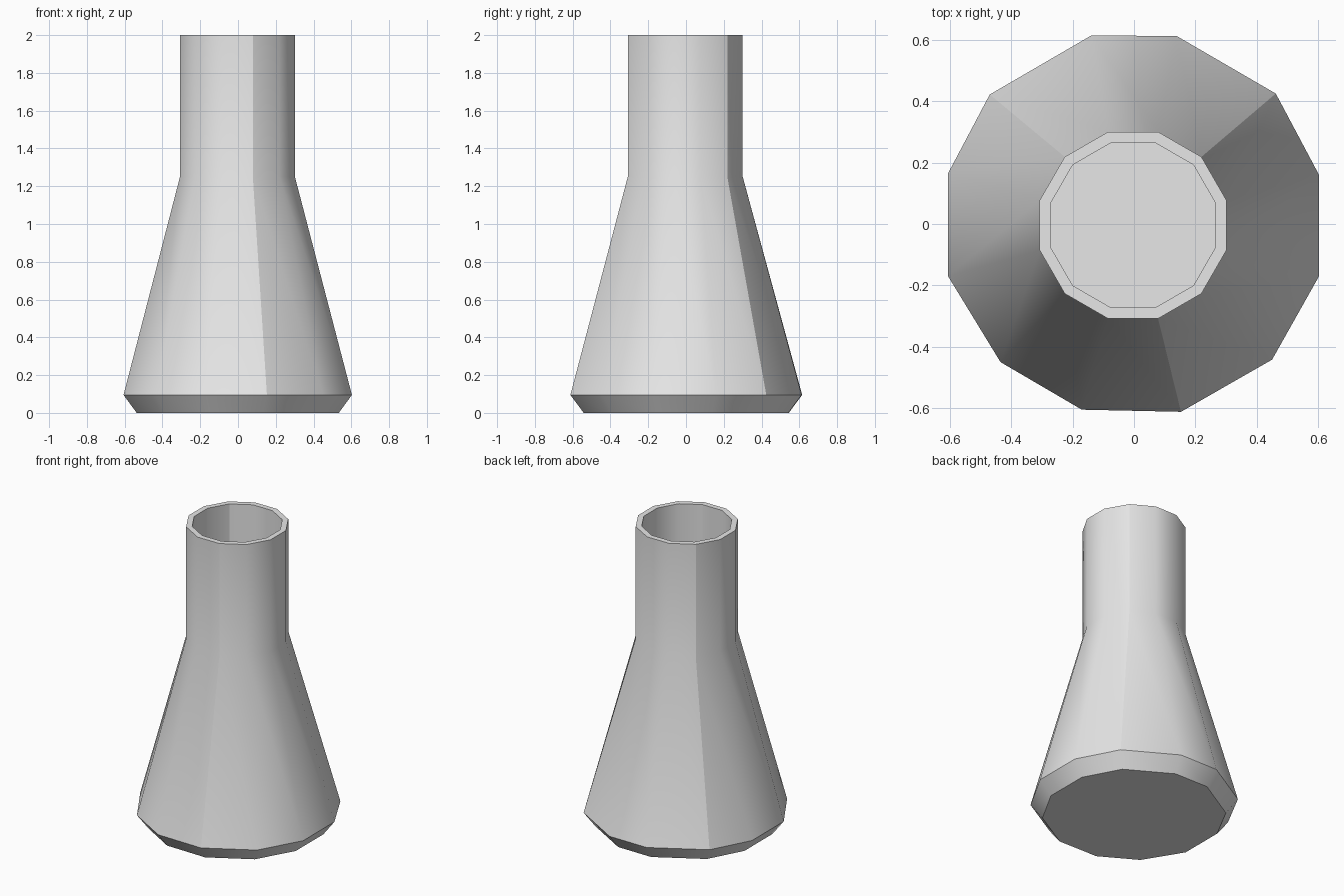
import bpy
import bmesh
from math import radians, sin, cos

SIDES = 12

cube = bpy.data.objects.get("Cube")
if cube:
    bpy.data.objects.remove(cube, do_unlink=True)

# Single plain grey
grey = bpy.data.materials.new("light_grey")
grey.use_nodes = True
grey.diffuse_color = (0.8, 0.8, 0.8, 1)
grey.node_tree.nodes["Principled BSDF"].inputs["Base Color"].default_value = (0.8, 0.8, 0.8, 1)

# Slightly uneven foot outline, clockwise from the back
foot = [(0.14, 0.612), (0.462, 0.425), (0.603, 0.16), (0.603, -0.17),
        (0.45, -0.442), (0.153, -0.612), (-0.17, -0.605), (-0.435, -0.45),
        (-0.606, -0.17), (-0.606, 0.165), (-0.47, 0.422), (-0.138, 0.615)]


def round_outline(radius):
    angles = [radians(75 - i * 360 / SIDES) for i in range(SIDES)]
    return [(radius * cos(a) - 0.003, radius * sin(a) - 0.004) for a in angles]


outer, inner = round_outline(0.315), round_outline(0.278)
sole = [(x * 0.885, y * 0.885) for x, y in foot]

# Rings from the sole up the outside, over the rim and down the bore
levels = [(sole, 0), (foot, 0.095), (outer, 1.25), (outer, 2), (inner, 2), (inner, 1.25)]
bm = bmesh.new()
rings = [[bm.verts.new((x, y, z)) for x, y in outline] for outline, z in levels]
for low, high in zip(rings, rings[1:]):
    for i in range(SIDES):
        j = (i + 1) % SIDES
        bm.faces.new((low[i], low[j], high[j], high[i]))
bm.faces.new(rings[0])
bm.faces.new(rings[-1])
bmesh.ops.recalc_face_normals(bm, faces=bm.faces)

# Smooth walls, with hard rims and a few hard vertical creases
for face in bm.faces:
    face.smooth = True
for edge in bm.edges:
    edge.smooth = edge.calc_face_angle(0) < radians(40)
for i in (1, 5, 10):
    for k in (1, 2, 4):
        bm.edges.get((rings[k][i], rings[k + 1][i])).smooth = False

mesh = bpy.data.meshes.new("flask_body")
bm.to_mesh(mesh)
bm.free()
mesh.materials.append(grey)
flask = bpy.data.objects.new("flask_body", mesh)
bpy.context.collection.objects.link(flask)
